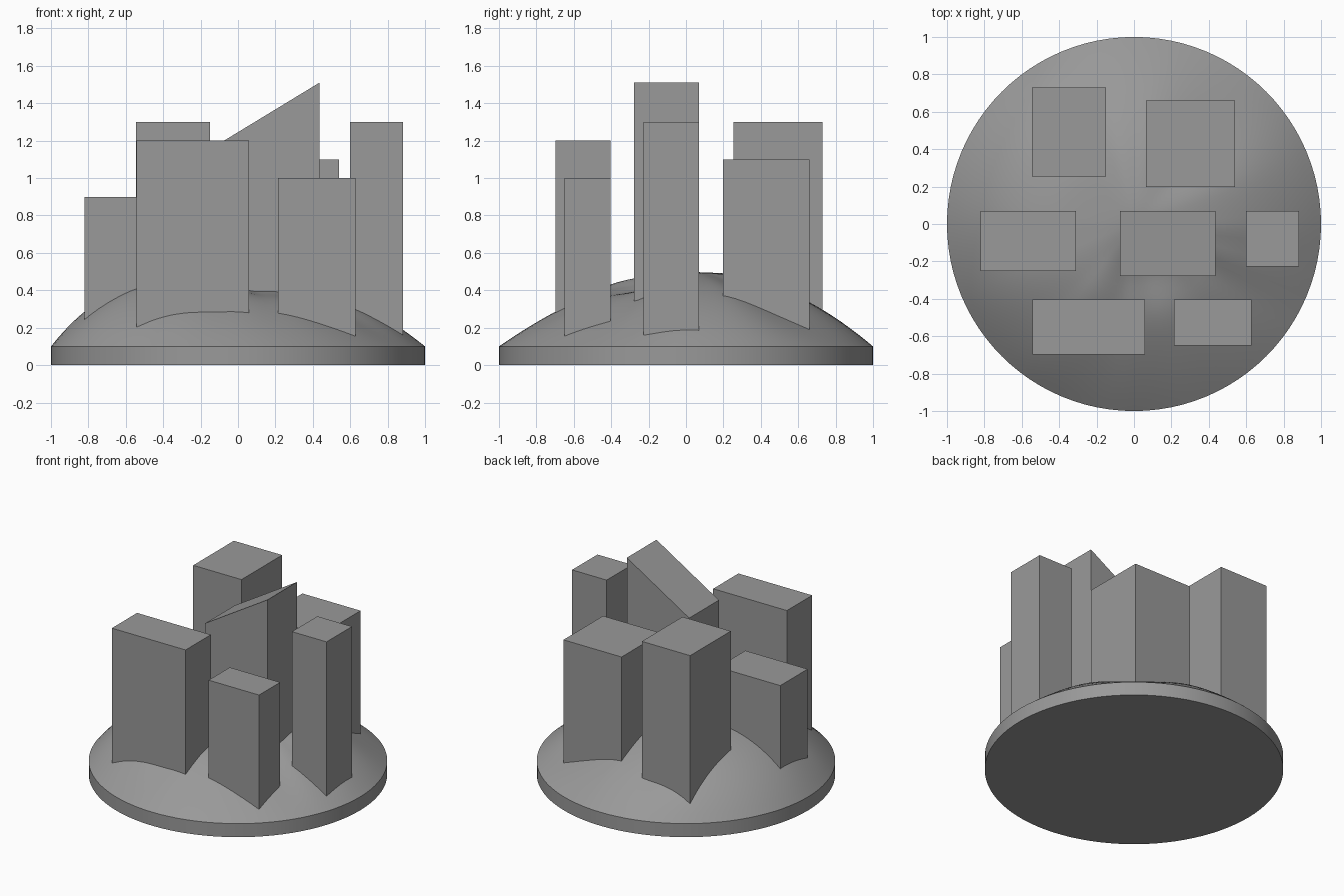
import bpy, bmesh
from math import sin, cos, exp, pi, degrees

if "Cube" in bpy.data.objects:
    bpy.data.objects.remove(bpy.data.objects["Cube"])

# Hill steepness by compass angle (degrees, exponent)
STEEP = [(0, 2.0), (20, 2.05), (50, 1.6), (85, 2.1), (101, 2.2), (130, 3.3),
         (175, 3.2), (200, 2.9), (232, 2.4), (265, 1.75), (290, 1.55),
         (314, 1.45), (327, 1.4), (345, 1.75), (360, 2.0)]

# Dark grey for every part
GREY = bpy.data.materials.new("dark_grey")
GREY.diffuse_color = (0.32, 0.32, 0.32, 1)
GREY.use_nodes = True
GREY.node_tree.nodes["Principled BSDF"].inputs["Base Color"].default_value = GREY.diffuse_color


def steepness(deg):
    for (a, p), (b, q) in zip(STEEP, STEEP[1:]):
        if a <= deg <= b:
            t = (deg - a) / (b - a)
            t = t * t * (3 - 2 * t)
            return p + (q - p) * t
    return STEEP[-1][1]


def hill_height(r, a):
    x, y = r * cos(a), r * sin(a)
    # the summit is even, the flanks follow the compass table
    t = min(1, r / 0.45)
    p = 2 + (steepness(degrees(a)) - 2) * t * t * (3 - 2 * t)
    z = 0.1 + 0.4 * (1 - r ** p)
    # shallow hollow in front of the summit
    return z - 0.08 * exp(-((x - 0.08) ** 2 + (y + 0.26) ** 2) / 0.03) * (1 - r)


def make_object(name, bm):
    bmesh.ops.recalc_face_normals(bm, faces=bm.faces)
    mesh = bpy.data.meshes.new(name)
    bm.to_mesh(mesh)
    bm.free()
    mesh.materials.append(GREY)
    obj = bpy.data.objects.new(name, mesh)
    bpy.context.collection.objects.link(obj)
    return obj


# Round base with an uneven hill on top
def hill_base(segments=96, rings=24):
    bm = bmesh.new()
    angles = [2 * pi * i / segments for i in range(segments)]
    loops = [[bm.verts.new((cos(a), sin(a), 0)) for a in angles]]
    for k in range(rings, 0, -1):
        r = k / rings
        loops.append([bm.verts.new((r * cos(a), r * sin(a), hill_height(r, a)))
                      for a in angles])
    top = bm.verts.new((0, 0, hill_height(0, 0)))
    for lo, hi in zip(loops, loops[1:]):
        for i in range(segments):
            j = (i + 1) % segments
            bm.faces.new((lo[i], lo[j], hi[j], hi[i]))
    for i in range(segments):
        bm.faces.new((loops[-1][i], loops[-1][(i + 1) % segments], top))
    bm.faces.new(loops[0][::-1])
    obj = make_object("hill_base", bm)
    bpy.context.view_layer.objects.active = obj
    obj.select_set(True)
    bpy.ops.object.shade_smooth_by_angle(angle=0.5)
    obj.select_set(False)


# Block tower; the roof may slope from left to right
def tower(name, x0, x1, y0, y1, z_left, z_right=None):
    z_right = z_left if z_right is None else z_right
    bm = bmesh.new()
    bmesh.ops.create_cube(bm, size=1)
    for v in bm.verts:
        right = v.co.x > 0
        roof = z_right if right else z_left
        v.co = (x1 if right else x0, y1 if v.co.y > 0 else y0,
                roof if v.co.z > 0 else 0.1)
    make_object(name, bm)


hill_base()
tower("back_left_tower", -0.545, -0.15, 0.255, 0.73, 1.3)
tower("back_right_tower", 0.065, 0.54, 0.197, 0.66, 1.1)
tower("left_tower", -0.82, -0.31, -0.25, 0.07, 0.9)
tower("slanted_tower", -0.075, 0.435, -0.277, 0.07, 1.2, 1.51)
tower("right_tower", 0.6, 0.883, -0.227, 0.07, 1.3)
tower("front_left_tower", -0.543, 0.06, -0.698, -0.403, 1.2)
tower("front_right_tower", 0.215, 0.627, -0.65, -0.403, 1.0)
